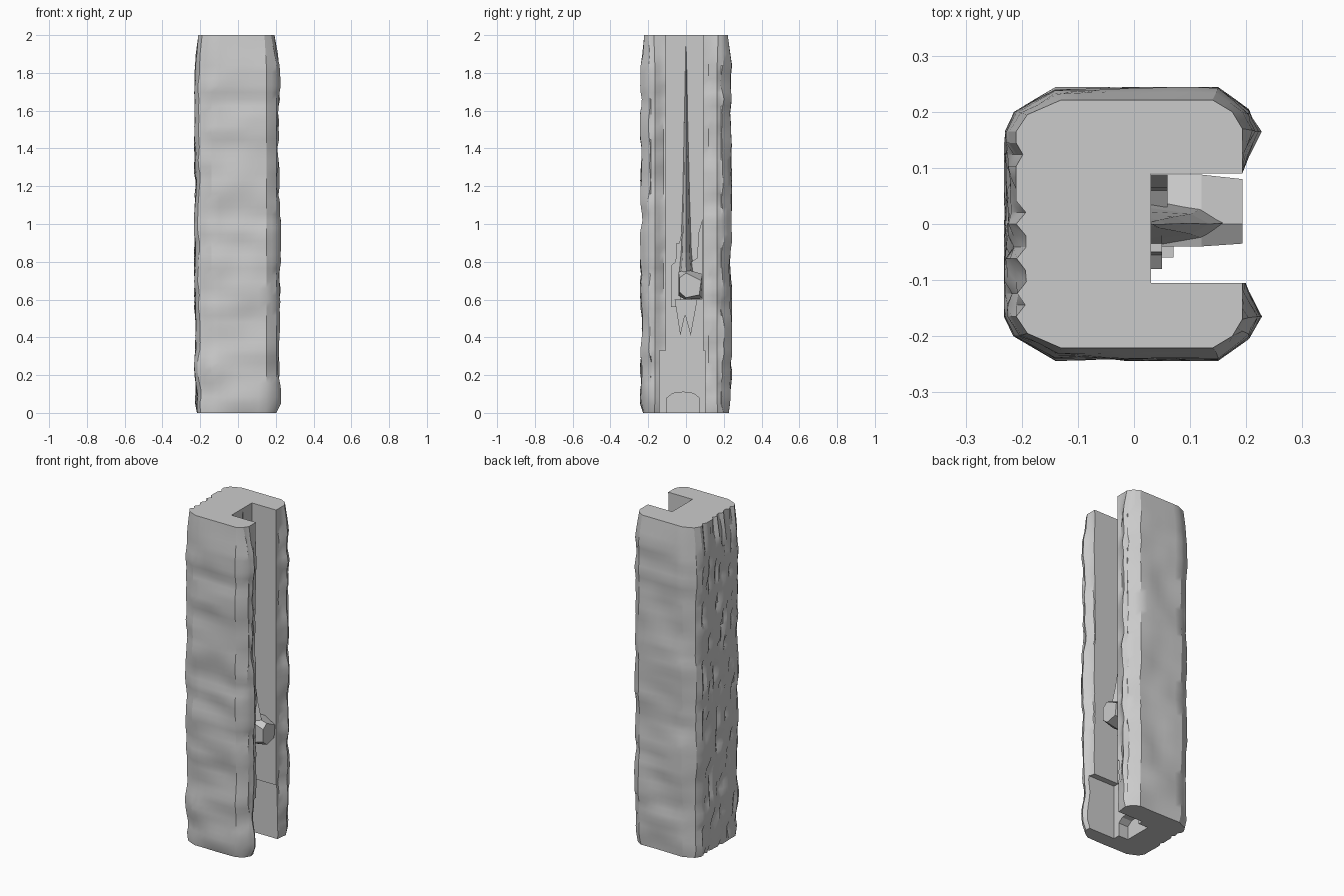
import bpy, bmesh, math
from mathutils import Vector, noise

if "Cube" in bpy.data.objects:
    bpy.data.objects.remove(bpy.data.objects["Cube"])


def make_object(name, bm):
    bmesh.ops.recalc_face_normals(bm, faces=bm.faces)
    me = bpy.data.meshes.new(name)
    bm.to_mesh(me)
    bm.free()
    ob = bpy.data.objects.new(name, me)
    bpy.context.collection.objects.link(ob)
    return ob


def loft(name, rings):
    bm = bmesh.new()
    vs = [[bm.verts.new(p) for p in r] for r in rings]
    n = len(vs[0])
    for a, b in zip(vs, vs[1:]):
        for i in range(n):
            j = (i + 1) % n
            bm.faces.new((a[i], a[j], b[j], b[i]))
    bm.faces.new(vs[0][::-1])
    bm.faces.new(vs[-1])
    return make_object(name, bm)


def prism(name, outline, x0, x1):
    return loft(name, [[(x, y, z) for y, z in outline] for x in (x0, x1)])


def box_outline(y0, y1, z0, z1):
    return [(y0, z0), (y1, z0), (y1, z1), (y0, z1)]


# Half outline of the beam: (worn x, worn y, trimmed end x, trimmed end y, subdivisions)
half = [(0.193, 0.09, 0.193, 0.09, 1), (0.205, 0.12, 0.193, 0.13, 2), (0.228, 0.165, 0.193, 0.17, 2),
        (0.205, 0.205, 0.175, 0.2, 2), (0.15, 0.244, 0.14, 0.221, 7), (-0.14, 0.244, -0.13, 0.221, 2),
        (-0.215, 0.2, -0.19, 0.195, 1), (-0.232, 0.165, -0.21, 0.165, 16)]
pts = half + [(a, -b, c, -d, 1) for a, b, c, d, _ in reversed(half)]
for i in range(len(half), len(pts) - 1):
    pts[i] = pts[i][:4] + (half[len(pts) - 2 - i][4],)
outline = []
for i, p in enumerate(pts):
    q = pts[(i + 1) % len(pts)]
    for k in range(p[4]):
        outline.append([p[m] + (q[m] - p[m]) * k / p[4] for m in range(4)])


def worn(p, z, w):
    x = p[2] + (p[0] - p[2]) * w
    y = p[3] + (p[1] - p[3]) * w
    wave = noise.noise(Vector((x * 6, y * 6, z * 6)))
    chop = noise.noise(Vector((x * 3 + 7, y * 9, z * 13)))
    d = max(0, 0.007 + 0.014 * wave + 0.009 * chop) * w
    if p[0] > 0.2:
        d *= 1.5
    inward = Vector((0, -math.copysign(1, y))) if abs(p[1]) > 0.2 else Vector((-math.copysign(1, x), 0))
    # Split grain on the back face
    if p[0] < -0.22 and abs(p[1]) < 0.15:
        if noise.noise(Vector((3, y * 30, z * 7))) > 0.22:
            d += 0.012
        if z > 1.8 and -0.15 < y < 0.03:
            d += 0.02 * abs(math.sin(y * 50)) * (z - 1.8) / 0.2
    if abs(p[0] - 0.193) < 0.005:
        d = 0
    return (x + inward.x * d, y + inward.y * d, z)


levels = [0, 0.05] + [0.05 + 1.79 * i / 50 for i in range(1, 51)] + [1.9, 2.0]
rings = []
for z in levels:
    w = 0.35 if z == 0 else min(1, (2 - z) / 0.16)
    rings.append([worn(p, z, w) for p in outline])
beam = loft("timber_beam", rings)

# Groove, wider foot of the groove, and shallow arched notch
arch = [(-0.1, -0.1), (0.07, -0.1), (0.07, 0.08), (0.04, 0.103), (-0.015, 0.11), (-0.07, 0.103), (-0.1, 0.08)]
cutters = [prism("groove_cutter", box_outline(-0.105, 0.09, -0.2, 2.2), 0.03, 0.4),
           prism("foot_cutter", box_outline(-0.14, 0.1, -0.3, 0.33), 0.025, 0.45),
           prism("arch_cutter", arch, -0.04, 0.2)]
for c in cutters:
    c.hide_render = True
    m = beam.modifiers.new("cut", 'BOOLEAN')
    m.operation, m.solver, m.object = 'DIFFERENCE', 'EXACT', c
    bpy.context.view_layer.objects.active = beam
    bpy.ops.object.modifier_apply(modifier=m.name)
    bpy.data.objects.remove(c)

# Long splinter fin tapering up the groove: (z, reach x, y left, y right)
fin = []
for z, x, a, b in [(0.7, 0.17, -0.045, 0.05), (0.85, 0.135, -0.03, 0.03), (1.1, 0.095, -0.02, 0.022),
                   (1.5, 0.06, -0.012, 0.012), (1.98, 0.032, -0.003, 0.003)]:
    m = (a + b) / 2
    fin.append([(0.02, a, z), (x * 0.75, a * 0.6, z), (x, m, z), (x * 0.75, b * 0.6, z), (0.02, b, z)])
loft("splinter_fin", fin)

# Broken stub at the foot of the fin
stub = [(-0.04, 0.62), (-0.005, 0.6), (0.088, 0.605), (0.088, 0.735), (0.0, 0.76), (-0.04, 0.745)]
end = [(-0.035, 0.64), (0, 0.61), (0.07, 0.625), (0.08, 0.7), (0.0, 0.74), (-0.035, 0.715)]
loft("broken_stub", [[(0.02, y, z) for y, z in stub], [(0.12, y, z) for y, z in stub],
                     [(0.193, y, z) for y, z in end]])

# Ragged shards on the groove's back wall
shards = [[(-0.08, 0.56), (-0.03, 0.56), (-0.02, 0.97), (-0.035, 0.9), (-0.05, 0.9), (-0.055, 0.8), (-0.08, 0.78)],
          [(0.03, 0.6), (0.088, 0.6), (0.088, 1.03), (0.065, 0.95), (0.06, 0.82), (0.03, 0.8)],
          [(-0.06, 0.6), (-0.03, 0.41), (-0.005, 0.52), (0.025, 0.41), (0.06, 0.6)]]
for s, x in zip(shards, (0.05, 0.06, 0.07)):
    prism("wood_shard", s, 0.02, x)

# Smooth shading on the worn timber only
bpy.ops.object.select_all(action='DESELECT')
beam.select_set(True)
bpy.context.view_layer.objects.active = beam
bpy.ops.object.shade_smooth_by_angle(angle=math.radians(30))
